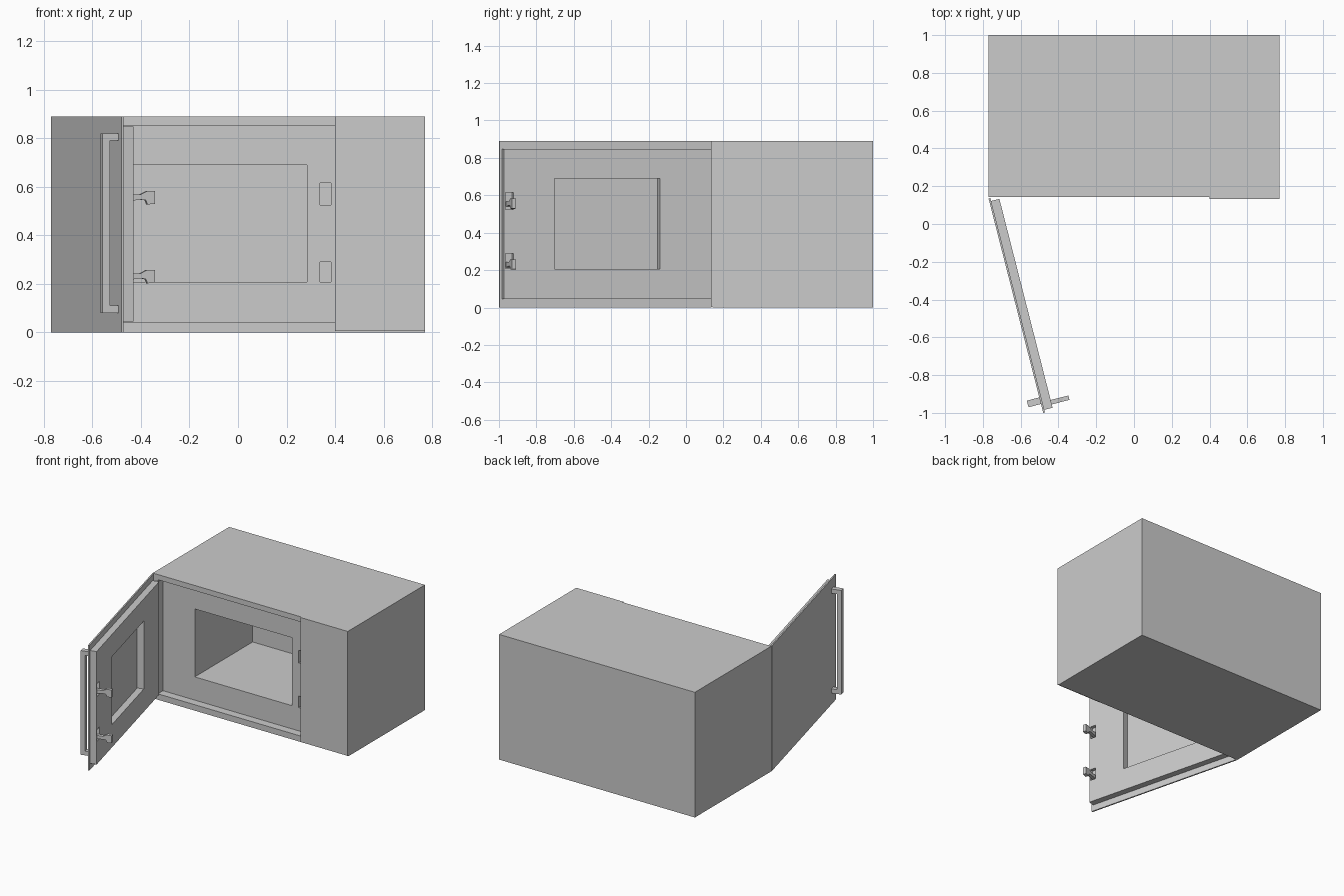
import bpy
import math
from mathutils import Matrix

cube = bpy.data.objects.get("Cube")
if cube:
    bpy.data.objects.remove(cube, do_unlink=True)

grey = bpy.data.materials.new("plain_grey")
grey.use_nodes = True
grey.diffuse_color = (0.6, 0.6, 0.6, 1)
grey.node_tree.nodes["Principled BSDF"].inputs["Base Color"].default_value = (0.6, 0.6, 0.6, 1)


def make(name, verts, faces):
    mesh = bpy.data.meshes.new(name)
    mesh.from_pydata(verts, [], faces)
    mesh.materials.append(grey)
    obj = bpy.data.objects.new(name, mesh)
    bpy.context.collection.objects.link(obj)
    return obj


def prism(name, profile, x0, x1):
    """Extrude a closed (y, z) profile, counter-clockwise, from x0 to x1."""
    n = len(profile)
    verts = [(x, y, z) for x in (x0, x1) for y, z in profile]
    sides = [(i, (i + 1) % n, n + (i + 1) % n, n + i) for i in range(n)]
    return make(name, verts, [tuple(reversed(range(n))), tuple(range(n, 2 * n))] + sides)


def box(name, x, y, z):
    return prism(name, [(y[0], z[0]), (y[1], z[0]), (y[1], z[1]), (y[0], z[1])], *x)


def cut(obj, *box_args):
    cutter = box(obj.name + "_cutter", *box_args)
    cutter.hide_render = True
    mod = obj.modifiers.new("cut", 'BOOLEAN')
    mod.object, mod.operation, mod.solver = cutter, 'DIFFERENCE', 'EXACT'
    bpy.context.view_layer.objects.active = obj
    bpy.ops.object.modifier_apply(modifier=mod.name)
    bpy.data.objects.remove(cutter, do_unlink=True)


W, H = 0.77, 0.89
WINDOW_Z = (0.207, 0.69)
SLOTS_Z = [(0.525, 0.615), (0.208, 0.29)]

# Housing with the door recess, oven cavity and latch slots
body = box("housing", (-W, W), (0.142, 1.0), (0, H))
cut(body, (-0.73, 0.4), (0.0, 0.2), (0.042, 0.853))
cut(body, (-0.48, 0.285), (0.1, 0.85), WINDOW_Z)
for z in SLOTS_Z:
    cut(body, (0.337, 0.383), (0.1, 0.28), z)

# Control panel plate, slightly proud of the housing
box("control_panel", (0.4, W), (0.133, 0.142), (0.005, H))

# Door parts are built closed, with the hinge at the origin
front_plate = box("door_front_plate", (0, 1.171), (0, 0.01), (0, H))
inner = box("door_inner_frame", (0.016, 1.157), (0.01, 0.055), (0.045, 0.848))
cut(inner, (0.298, 0.88), (0, 0.1), WINDOW_Z)
for z in SLOTS_Z:
    cut(inner, (1.106, 1.148), (0.03, 0.1), z)
door = [front_plate, inner]

# Handle: one bracket profile
door.append(prism("door_handle", [
    (0, 0.08), (0, 0.11), (-0.037, 0.11), (-0.037, 0.79),
    (0, 0.79), (0, 0.82), (-0.068, 0.82), (-0.068, 0.08)], 1.087, 1.123))

# Two hooked latches
for name, dz in (("upper_latch", 0), ("lower_latch", -0.325)):
    hook = [(0.03, 0.54), (0.09, 0.547), (0.112, 0.545), (0.12, 0.527), (0.152, 0.53),
            (0.152, 0.582), (0.118, 0.582), (0.09, 0.568), (0.03, 0.568)]
    door.append(prism(name, [(y, z + dz) for y, z in hook], 1.115, 1.139))

# Swing the door open about its hinge
swing = Matrix.Translation((-W, 0.135, 0)) @ Matrix.Rotation(math.radians(-75.7), 4, 'Z')
for part in door:
    part.data.transform(swing)
